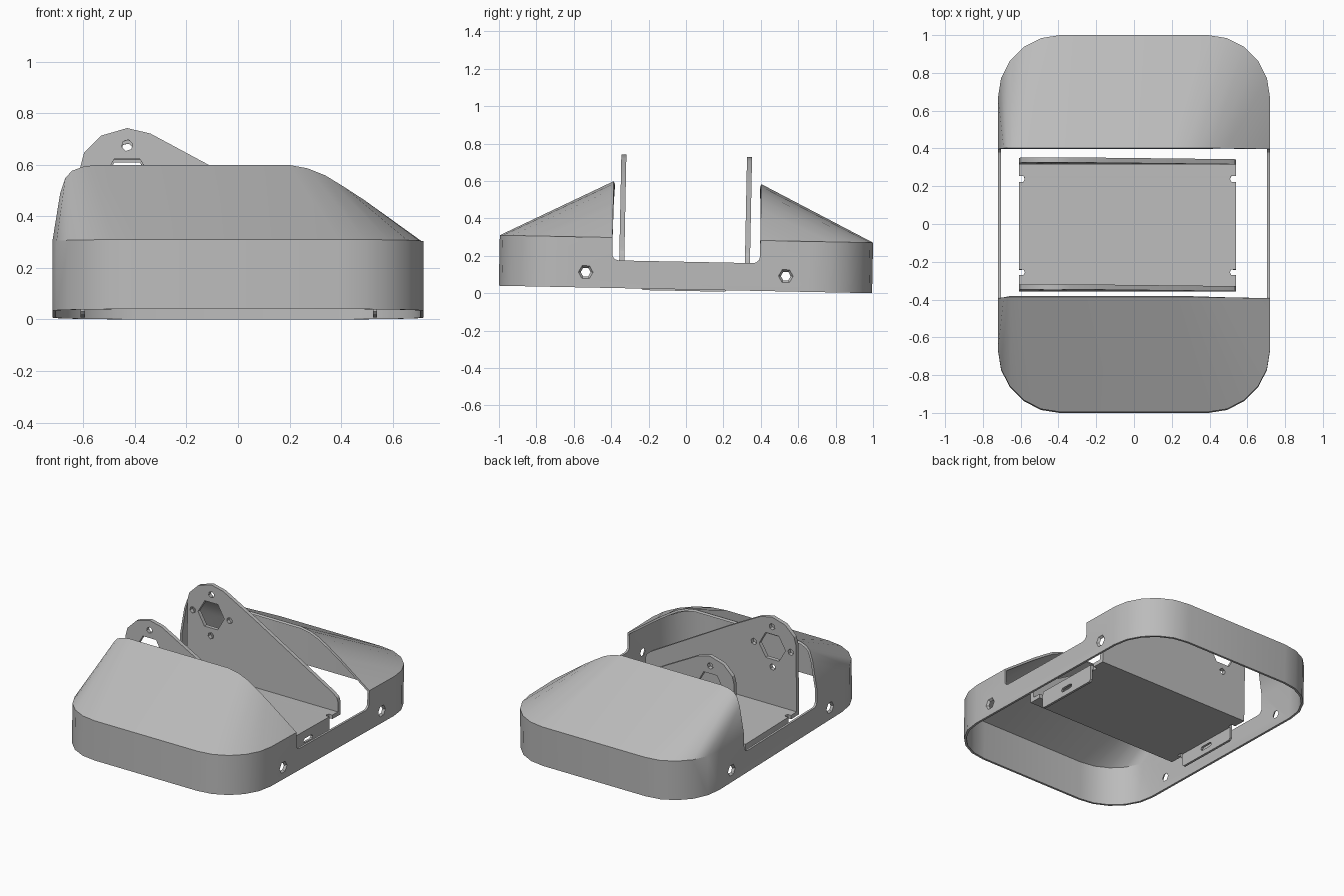
import bpy, bmesh
from math import sin, cos, pi, radians
from mathutils import Matrix, Vector

old = bpy.data.objects.get("Cube")
if old:
    bpy.data.objects.remove(old)

grey = bpy.data.materials.new("plain grey")
grey.use_nodes = True
grey.diffuse_color = (0.5, 0.5, 0.5, 1)
grey.node_tree.nodes["Principled BSDF"].inputs["Base Color"].default_value = (0.5, 0.5, 0.5, 1)

# The whole assembly leans back very slightly
TILT = Matrix.Translation((0, -0.003, 0.02)) @ Matrix.Rotation(-0.02, 4, 'X')
HALF_W, HALF_L, CORNER = 0.72, 0.998, 0.33
WALL_TOP, RIM_Y, SILL, SKIN = 0.27, 0.395, 0.148, 0.015


def ngon(x, y, r, sides, turn=0.0):
    return [(x + r * cos(turn + 2 * pi * i / sides), y + r * sin(turn + 2 * pi * i / sides))
            for i in range(sides)]


def finish(obj, angle=30):
    obj.data.materials.clear()
    obj.data.materials.append(grey)
    bpy.ops.object.select_all(action='DESELECT')
    obj.select_set(True)
    bpy.context.view_layer.objects.active = obj
    bpy.ops.object.shade_smooth_by_angle(angle=radians(angle))


def add_mesh(name, bm):
    mesh = bpy.data.meshes.new(name)
    bm.to_mesh(mesh)
    bm.free()
    obj = bpy.data.objects.new(name, mesh)
    bpy.context.collection.objects.link(obj)
    return obj


def sheet(name, loops, thickness, matrix):
    """Flat plate from an outline and holes, thickened both ways."""
    curve = bpy.data.curves.new(name, 'CURVE')
    curve.dimensions = '2D'
    curve.fill_mode = 'BOTH'
    curve.extrude = thickness / 2
    for loop in loops:
        spline = curve.splines.new('POLY')
        spline.points.add(len(loop) - 1)
        for point, (a, b) in zip(spline.points, loop):
            point.co = (a, b, 0, 1)
        spline.use_cyclic_u = True
    temp = bpy.data.objects.new(name + " outline", curve)
    bpy.context.collection.objects.link(temp)
    bpy.context.view_layer.update()
    mesh = bpy.data.meshes.new_from_object(temp.evaluated_get(bpy.context.evaluated_depsgraph_get()))
    bpy.data.objects.remove(temp)
    mesh.name = name
    mesh.transform(TILT @ matrix)
    obj = bpy.data.objects.new(name, mesh)
    bpy.context.collection.objects.link(obj)
    finish(obj)
    return obj


# Housing: rounded wall ring with two sloping hoods
bm = bmesh.new()
arch = [(-0.72, WALL_TOP), (-0.69, 0.46), (-0.67, 0.52), (-0.645, 0.548), (-0.6, 0.565), (-0.55, 0.571),
        (0.2, 0.571), (0.27, 0.558), (0.34, 0.53), (0.41, 0.487), (0.49, 0.435), (0.72, WALL_TOP)]
cx, cy = HALF_W - CORNER, HALF_L - CORNER
steps = [i * pi / 10 for i in range(6)]
arc = [(-cx - CORNER * cos(t), cy + CORNER * sin(t)) for t in steps]
arc += [(-x, y) for x, y in reversed(arc)]

for side in (-1, 1):
    low = [bm.verts.new((x, side * y, 0)) for x, y in arc]
    mid = [bm.verts.new((x, side * y, WALL_TOP)) for x, y in arc]
    rim = [bm.verts.new((x, side * RIM_Y, z)) for x, z in arch]
    for i in range(len(arc) - 1):
        bm.faces.new((low[i], low[i + 1], mid[i + 1], mid[i]))
        bm.faces.new((mid[i], mid[i + 1], rim[i + 1], rim[i]))

# Side panels dip to a low sill between the hoods
fillet = 0.035
dip = [(cy, 0), (cy, WALL_TOP), (RIM_Y, WALL_TOP)]
dip += [(RIM_Y - fillet + fillet * cos(t), SILL + fillet - fillet * sin(t))
        for t in (0, pi / 6, pi / 3, pi / 2)]
dip += [(-y, z) for y, z in reversed(dip)]
for x in (-HALF_W, HALF_W):
    bm.faces.new([bm.verts.new((x, y, z)) for y, z in dip])
bmesh.ops.remove_doubles(bm, verts=bm.verts, dist=0.0005)
bmesh.ops.recalc_face_normals(bm, faces=bm.faces)
housing = add_mesh("housing", bm)
solid = housing.modifiers.new("skin", 'SOLIDIFY')
solid.thickness = SKIN
solid.offset = -1

# Countersunk screw holes in both side panels
bm = bmesh.new()
for x in (-1, 1):
    for y in (-0.535, 0.535):
        place = Matrix.Translation((x * (HALF_W - SKIN / 2), y, 0.082)) @ Matrix.Rotation(x * pi / 2, 4, 'Y')
        bmesh.ops.create_cone(bm, cap_ends=True, segments=6, radius1=0.02, radius2=0.046,
                              depth=0.03, matrix=place)
cutter = add_mesh("screw_hole_cutter", bm)
cut = housing.modifiers.new("screw holes", 'BOOLEAN')
cut.object = cutter
cut.solver = 'EXACT'
bpy.context.view_layer.update()
shell = bpy.data.meshes.new_from_object(housing.evaluated_get(bpy.context.evaluated_depsgraph_get()))
housing.modifiers.clear()
housing.data = shell
bpy.data.objects.remove(cutter)
shell.transform(TILT)
finish(housing, 25)

# Bracket floor with relief notches beside the end flaps
LEFT, RIGHT, FRONT, BACK = -0.61, 0.54, -0.357, 0.342
FLOOR_Z, GAUGE = 0.093, 0.027
mid_y = (FRONT + BACK) / 2
half = (BACK - FRONT) / 2
edge = [(RIGHT, -half), (RIGHT, -0.262), (RIGHT - 0.025, -0.262), (RIGHT - 0.032, -0.247),
        (RIGHT - 0.025, -0.232), (RIGHT, -0.232)]
edge += [(x, -y) for x, y in reversed(edge)]
floor = edge + [(LEFT + RIGHT - x, -y) for x, y in edge]
sheet("bracket_floor", [floor], GAUGE, Matrix.Translation((0, mid_y, FLOOR_Z)))

# End flaps bent down from the floor, each with a slot
to_side = Matrix(((0, 0, 1), (1, 0, 0), (0, 1, 0))).to_4x4()
flap = [(-0.232, FLOOR_Z), (-0.232, 0.005), (-0.22, -0.008), (0.22, -0.008), (0.232, 0.005), (0.232, FLOOR_Z)]
slot = [(s * (0.035 + 0.014 * cos(t)), 0.04 + s * 0.014 * sin(t))
        for s in (1, -1) for t in (-pi / 2, -pi / 4, 0, pi / 4, pi / 2)]
for name, x in (("left_flap", RIGHT - 0.008), ("right_flap", LEFT + 0.008)):
    sheet(name, [flap, slot], 0.016, Matrix.Translation((x, mid_y, 0)) @ to_side)

# Upright motor plates with a large bore and four screw holes
bore_x, bore_z = -0.43, 0.508
plate = [(LEFT, 0.08), (LEFT, 0.57), (-0.597, 0.62), (-0.53, 0.686), (bore_x, 0.715), (-0.34, 0.694),
         (-0.1, 0.565), (0.5, 0.225), (0.53, 0.2), (RIGHT, 0.17), (RIGHT, 0.1), (0.525, 0.08)]
holes = [ngon(bore_x, bore_z, 0.1, 6)]
holes += [ngon(x, z, 0.022, 6, 0.3) for x, z in ngon(bore_x, bore_z, 0.14, 4)]
upright = Matrix.Rotation(pi / 2, 4, 'X')
for name, y in (("front_plate", FRONT + GAUGE / 2), ("back_plate", BACK - GAUGE / 2)):
    sheet(name, [plate] + holes, GAUGE, Matrix.Translation((0, y, 0)) @ upright)
